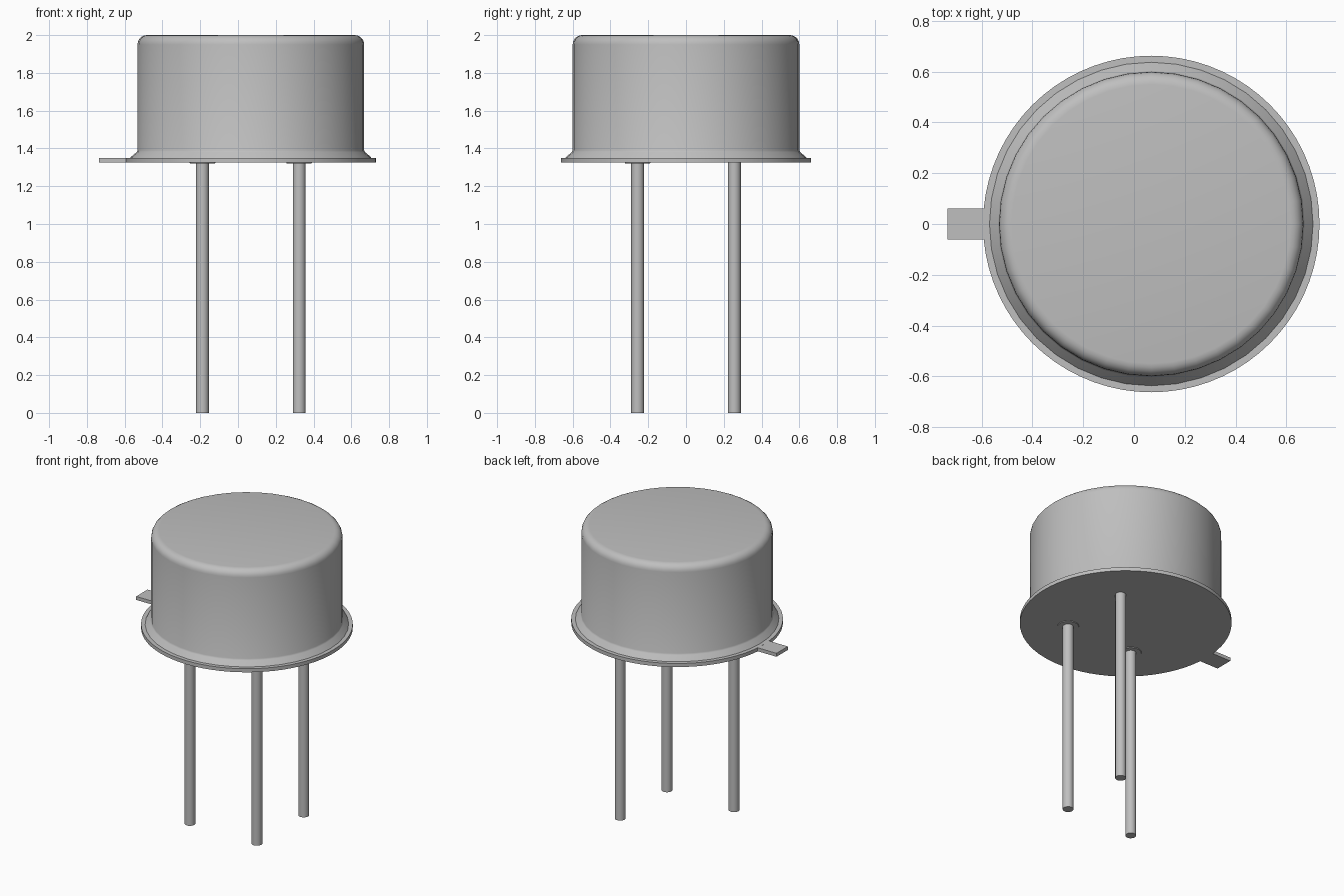
import bpy
import bmesh
import math

cube = bpy.data.objects.get("Cube")
if cube:
    bpy.data.objects.remove(cube, do_unlink=True)

# One metal colour for every part
metal = bpy.data.materials.new("grey metal")
metal.use_nodes = True
GREY = (0.52, 0.52, 0.52, 1)
metal.diffuse_color = GREY
metal.node_tree.nodes["Principled BSDF"].inputs["Base Color"].default_value = GREY

CX = 0.068       # axis of the round body
BASE = 1.325     # underside of the flange
RIM = 0.663      # flange radius
PITCH = 0.256    # pin offset from the axis


def lathe(name, profile, location, segments):
    """Closed solid of revolution from (radius, height) points, bottom to top."""
    bm = bmesh.new()
    rings = []
    for r, z in profile:
        angles = [2 * math.pi * i / segments for i in range(segments)]
        rings.append([bm.verts.new((r * math.cos(a), r * math.sin(a), z)) for a in angles])
    for low, high in zip(rings, rings[1:]):
        for i in range(segments):
            j = (i + 1) % segments
            bm.faces.new((low[i], low[j], high[j], high[i]))
    bm.faces.new(rings[0][::-1])
    bm.faces.new(rings[-1])
    return finish(name, bm, location)


def finish(name, bm, location):
    mesh = bpy.data.meshes.new(name)
    bm.to_mesh(mesh)
    bm.free()
    mesh.materials.append(metal)
    obj = bpy.data.objects.new(name, mesh)
    obj.location = location
    bpy.context.collection.objects.link(obj)
    bpy.ops.object.select_all(action="DESELECT")
    obj.select_set(True)
    bpy.context.view_layer.objects.active = obj
    bpy.ops.object.shade_smooth_by_angle(angle=math.radians(30))
    return obj


# Flange disc
lathe("flange", [(RIM, 0), (RIM, 0.025)], (CX, 0, BASE), 72)

# Can with flared foot and rounded top edge
fillet = 0.05
can = [(0.64, 1.345), (0.635, 1.355), (0.605, 1.38), (0.6, 1.39)]
for i in range(6):
    a = math.radians(18 * i)
    can.append((0.6 - fillet + fillet * math.cos(a), 2 - fillet + fillet * math.sin(a)))
lathe("can", can, (CX, 0, 0), 40)

# Locating tab, running into the flange
bm = bmesh.new()
bmesh.ops.create_cube(bm, size=1)
bmesh.ops.scale(bm, vec=(0.19, 0.124, 0.024), verts=bm.verts)
finish("tab", bm, (-0.64, 0, BASE + 0.0125))

# Three pins; two pass through insulating seals, one joins the base directly
for name, sx, sy, sealed in (("front_left", 1, -1, True),
                             ("front_right", -1, -1, True),
                             ("back_left", 1, 1, False)):
    x, y = CX + sx * PITCH, sy * PITCH
    lathe(name + "_pin", [(0.034, 0), (0.034, BASE + 0.01)], (x, y, 0), 24)
    if sealed:
        lathe(name + "_seal", [(0.066, -0.004), (0.07, 0.004)], (x, y, BASE), 24)
